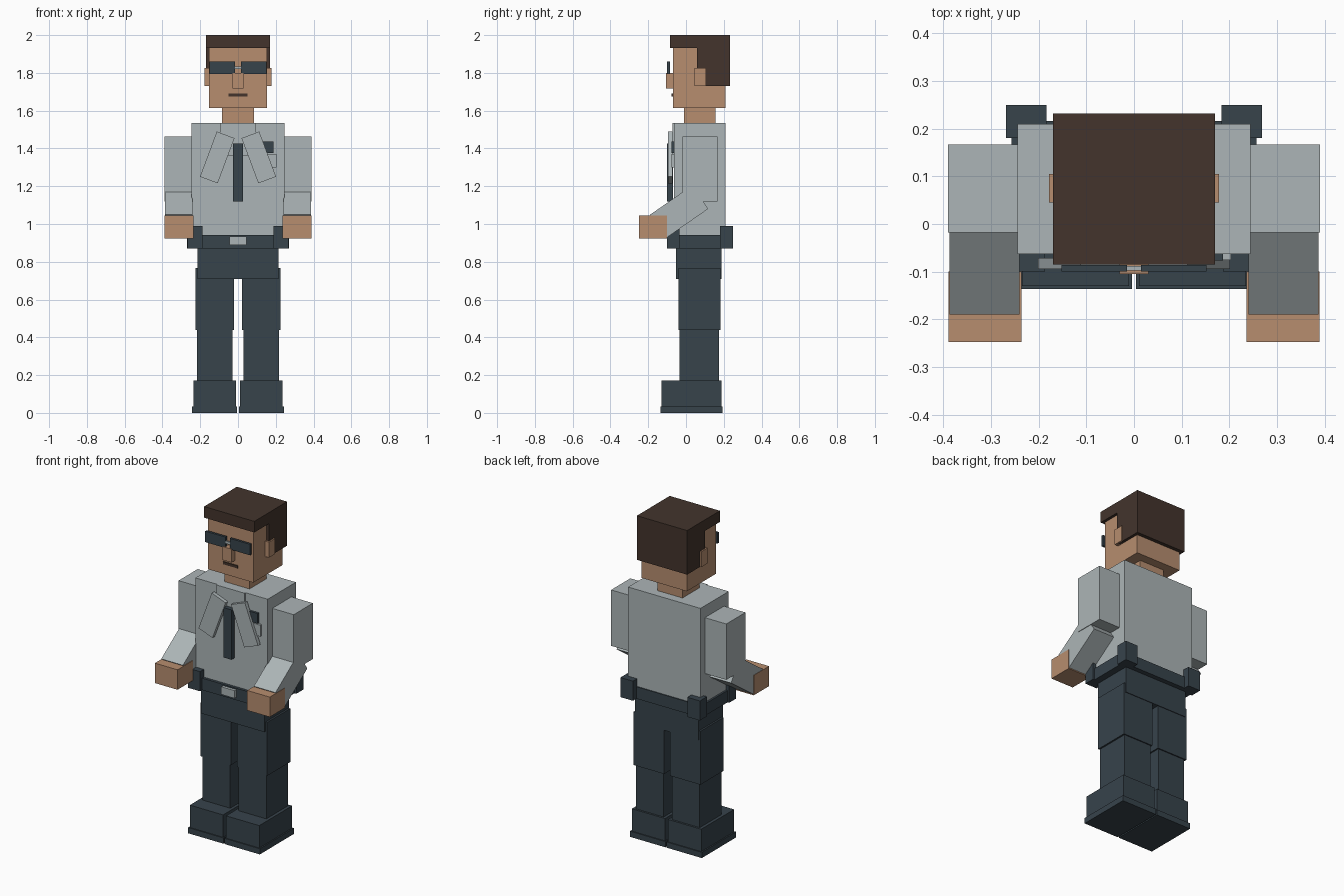
import bpy
from math import radians, atan2
from mathutils import Matrix, Vector

cube = bpy.data.objects.get("Cube")
if cube:
    bpy.data.objects.remove(cube, do_unlink=True)


def material(name, rgb):
    """Flat material from an sRGB colour in 0-255."""
    lin = [((c / 255 + 0.055) / 1.055) ** 2.4 for c in rgb] + [1.0]
    m = bpy.data.materials.new(name)
    m.use_nodes = True
    m.diffuse_color = lin
    bsdf = m.node_tree.nodes["Principled BSDF"]
    bsdf.inputs["Base Color"].default_value = lin
    bsdf.inputs["Roughness"].default_value = 0.9
    return m


SHIRT = material("shirt grey", (172, 181, 183))
SKIN = material("skin tan", (183, 141, 111))
HAIR = material("hair brown", (67, 52, 44))
DARK = material("navy slate", (55, 67, 75))

CORNERS = [(x, y, z) for x in (-.5, .5) for y in (-.5, .5) for z in (-.5, .5)]
FACES = [(0, 1, 3, 2), (4, 6, 7, 5), (0, 4, 5, 1), (2, 3, 7, 6), (0, 2, 6, 4), (1, 5, 7, 3)]


def box(name, mat, x, y, z, axis="Y", angle=0.0):
    """Box given by its (low, high) span on each axis, turned about its centre."""
    spans = (x, y, z)
    size = Vector([b - a for a, b in spans])
    centre = Vector([(a + b) / 2 for a, b in spans])
    turn = Matrix.Rotation(angle, 3, axis)
    verts = [centre + turn @ (Vector(c) * size) for c in CORNERS]
    mesh = bpy.data.meshes.new(name)
    mesh.from_pydata(verts, [], FACES)
    mesh.materials.append(mat)
    obj = bpy.data.objects.new(name, mesh)
    bpy.context.collection.objects.link(obj)
    return obj


def mid(x):
    """Span centred on x = 0."""
    return (-x, x)


def pair(name, mat, x, y, z, axis="Y", angle=0.0):
    """The same box on the left (+x) and right (-x) sides."""
    flip = -angle if axis != "X" else angle
    box("left_" + name, mat, x, y, z, axis, angle)
    box("right_" + name, mat, (-x[1], -x[0]), y, z, axis, flip)


# Head and hair
box("head", SKIN, mid(.153), (-.07, .21), (1.615, 1.94))
box("neck", SKIN, mid(.085), (-.01, .155), (1.53, 1.62))
box("hair_top", HAIR, mid(.17), (-.085, .232), (1.932, 2.0))
box("hair_back", HAIR, mid(.17), (.058, .232), (1.73, 1.935))
pair("ear", SKIN, (.15, .178), (.045, .105), (1.73, 1.825))

# Face
box("nose", SKIN, mid(.03), (-.105, -.068), (1.718, 1.80))
box("mouth", HAIR, mid(.05), (-.076, -.068), (1.676, 1.692))
pair("lens", DARK, (.015, .152), (-.1, -.086), (1.793, 1.86))
box("glasses_bridge", SHIRT, mid(.016), (-.098, -.088), (1.82, 1.835))

# Shirt, collar and tie
box("torso", SHIRT, mid(.245), (-.063, .21), (.935, 1.535))
box("collar_band", SHIRT, mid(.095), (-.072, -.06), (1.36, 1.535))
pair("collar_flap", SHIRT, (.06, .16), (-.094, -.071), (1.225, 1.48), "Y", radians(-20.5))
box("tie", DARK, mid(.027), (-.1, -.07), (1.12, 1.425))
box("badge", DARK, (.13, .187), (-.077, -.06), (1.375, 1.437))
box("badge_tab", SHIRT, (.15, .204), (-.076, -.06), (1.3, 1.37))

# Arms: the forearm is a box tilted down towards the front
pair("upper_arm", SHIRT, (.244, .39), (-.018, .167), (1.12, 1.462))
tilt = atan2(.57, .82)
length, thick = .27, .15
cy, cz = -.036, 1.065
pair("forearm", SHIRT, (.24, .387), (cy - length / 2, cy + length / 2),
     (cz - thick / 2, cz + thick / 2), "X", tilt)
pair("hand", SKIN, (.236, .389), (-.248, -.1), (.923, 1.045))

# Belt with buckle and pouches
box("belt", DARK, mid(.257), (-.08, .216), (.87, .943))
box("buckle", SHIRT, mid(.045), (-.098, -.075), (.888, .935))
pair("front_pouch", DARK, (.187, .268), (-.1, -.035), (.87, .99))
pair("back_pouch", DARK, (.184, .269), (.18, .25), (.87, .99))

# Trousers
box("hips", DARK, mid(.215), (-.053, .187), (.71, .875))
pair("thigh", DARK, (.02, .226), (-.04, .183), (.44, .767))
pair("shin", DARK, (.028, .216), (-.035, .176), (.16, .445))

# Shoes
pair("shoe", DARK, (.01, .235), (-.13, .188), (.03, .172))
pair("sole", DARK, (.004, .243), (-.136, .194), (0, .035))
